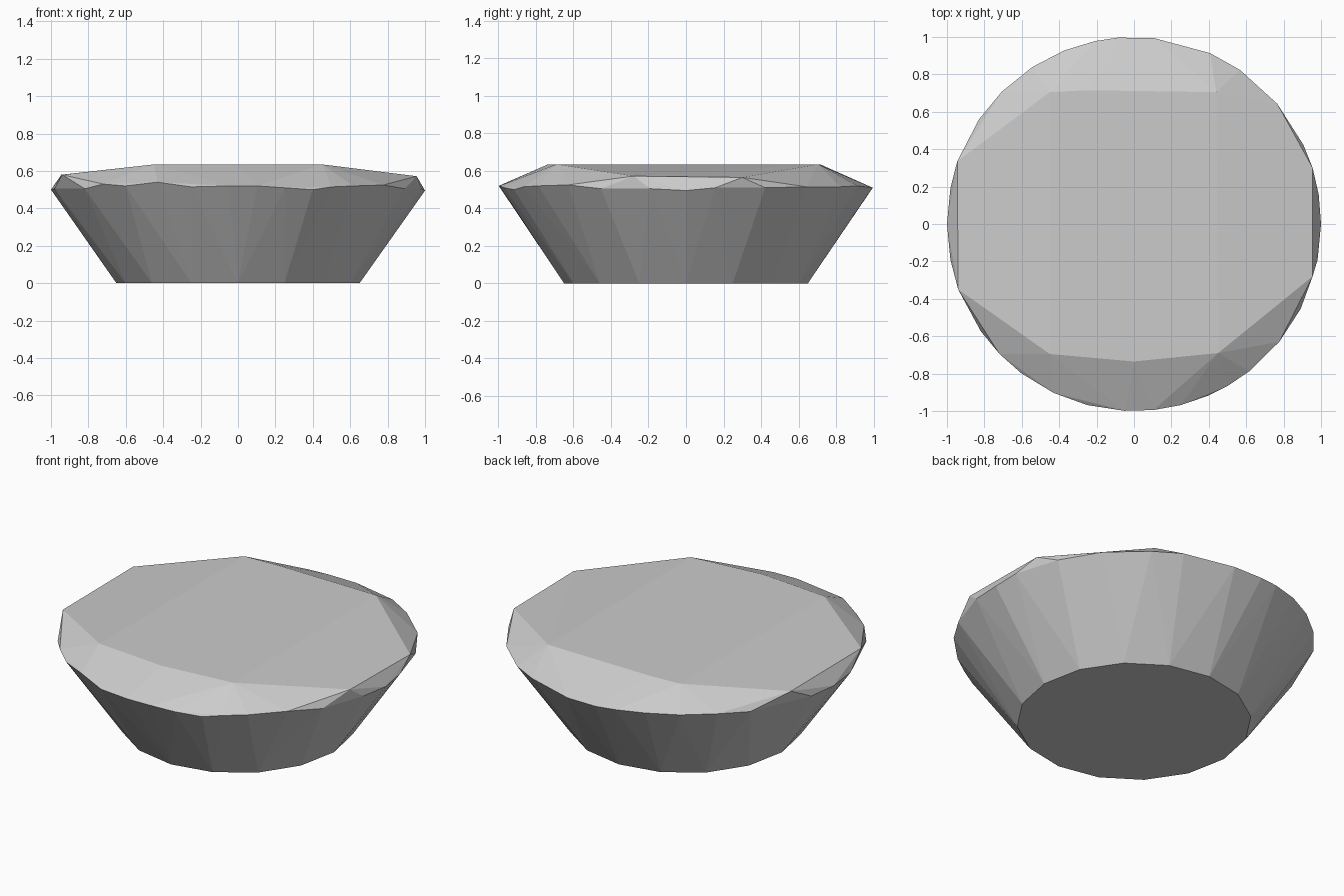
import bpy, bmesh
from math import sin, cos, radians

cube = bpy.data.objects.get("Cube")
if cube:
    bpy.data.objects.remove(cube, do_unlink=True)

# Stone colour
stone = bpy.data.materials.new("pale grey stone")
stone.use_nodes = True
grey = (0.6, 0.6, 0.6, 1.0)
stone.diffuse_color = grey
stone.node_tree.nodes["Principled BSDF"].inputs["Base Color"].default_value = grey


def ring(bm, radius, levels):
    """Add ring points from (angle in degrees, height) pairs."""
    for angle, z in levels:
        a = radians(angle)
        bm.verts.new((radius * cos(a), radius * sin(a), z))


bm = bmesh.new()

# Base outline: flat underside with a slightly raised chip on each side
base = [(i * 22.5, 0.0) for i in range(16)]
ring(bm, 0.65, base)

# Widest rim, irregularly spaced and wavy
rim = [(0, .495), (9, .51), (25, .51), (40, .515), (55.5, .515), (66, .52),
       (84, .51), (95, .51), (102, .515), (112, .52), (123, .52), (135, .52),
       (146, .51), (169, .505), (180, .5), (191, .505), (215, .505),
       (224, .53), (233, .52), (244.5, .54), (255.5, .515), (267, .52),
       (276, .52), (284.5, .51), (293.5, .5), (300, .515), (308, .52),
       (321, .525), (333, .505), (349, .505)]
ring(bm, 1.0, rim)

# Flat crown and the lower shoulders on either side
crown = [(-.45, .705, .635), (-.25, .715, .635), (.44, .705, .635),
         (.45, -.69, .635), (0, -.735, .635), (-.45, -.695, .635)]
shoulders = [(-.945, .335, .58), (-.94, -.35, .58),
             (.955, .30, .565), (.955, -.28, .572)]
for point in crown + shoulders:
    bm.verts.new(point)

# Wrap the points in a faceted skin
hull = bmesh.ops.convex_hull(bm, input=bm.verts[:])
loose = [v for v in bm.verts if not v.link_faces]
bmesh.ops.delete(bm, geom=loose, context='VERTS')
bmesh.ops.dissolve_limit(bm, angle_limit=radians(0.5),
                         verts=bm.verts[:], edges=bm.edges[:])
bmesh.ops.recalc_face_normals(bm, faces=bm.faces[:])

mesh = bpy.data.meshes.new("faceted_rock")
bm.to_mesh(mesh)
bm.free()
mesh.materials.append(stone)
rock = bpy.data.objects.new("faceted_rock", mesh)
bpy.context.collection.objects.link(rock)
